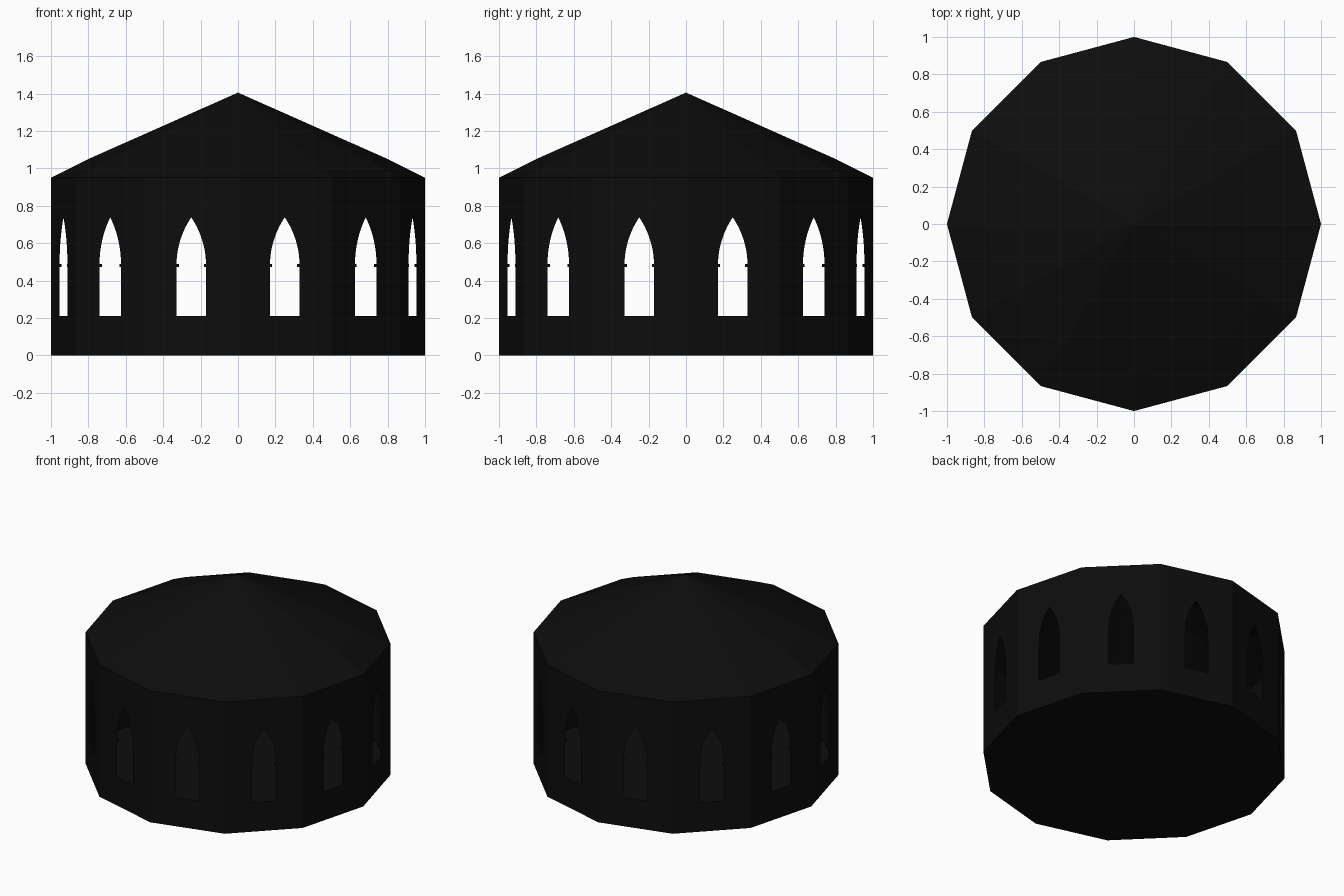
import bpy
import bmesh
import math
from mathutils import Matrix, Vector

cube = bpy.data.objects.get("Cube")
if cube:
    bpy.data.objects.remove(cube, do_unlink=True)

SIDES = 12
STEP = 2 * math.pi / SIDES
APOTHEM = math.cos(STEP / 2)
HALF_PANEL = math.sin(STEP / 2)
EAVE = 0.95
SILL, SPRING, PEAK = 0.21, 0.48, 0.738
HALF_WINDOW = 0.082

black = bpy.data.materials.new("near_black")
black.use_nodes = True
colour = (0.004, 0.004, 0.004, 1)
black.diffuse_color = colour
black.node_tree.nodes["Principled BSDF"].inputs["Base Color"].default_value = colour


def finish(name, bm):
    bmesh.ops.remove_doubles(bm, verts=bm.verts, dist=0.0001)
    mesh = bpy.data.meshes.new(name)
    bm.to_mesh(mesh)
    bm.free()
    mesh.materials.append(black)
    obj = bpy.data.objects.new(name, mesh)
    bpy.context.collection.objects.link(obj)
    return obj


def panel_matrix(i):
    """Places a panel facing -y onto side i of the drum."""
    return Matrix.Rotation((i + 0.5) * STEP, 4, "Z") @ Matrix.Translation((0, -APOTHEM, 0))


def ring(bm, radius, z):
    return [bm.verts.new((radius * math.cos(i * STEP), radius * math.sin(i * STEP), z))
            for i in range(SIDES)]


# Pointed arch, from the springing line up to the peak
rise = PEAK - SPRING
radius = (HALF_WINDOW ** 2 + rise ** 2) / (2 * HALF_WINDOW)
sweep = math.asin(rise / radius)
arch = []
for k in range(11):
    a = sweep * k / 10
    arch.append((HALF_WINDOW - radius * (1 - math.cos(a)), SPRING + radius * math.sin(a)))
arch[-1] = (0, PEAK)

# Half of a wall panel, wrapped around half of the window
outline = [(0, 0), (HALF_PANEL, 0), (HALF_PANEL, EAVE), (0, EAVE)]
outline += arch[::-1] + [(HALF_WINDOW, SILL), (0, SILL)]

# Thin drum wall with a window in every side
bm = bmesh.new()
for i in range(SIDES):
    place = panel_matrix(i)
    for side in (1, -1):
        points = outline if side == 1 else outline[::-1]
        bm.faces.new([bm.verts.new(place @ Vector((side * x, 0, z))) for x, z in points])
finish("arcade_wall", bm)

# Small blocks where each arch springs from its jambs
bm = bmesh.new()
for i in range(SIDES):
    for side in (1, -1):
        block = Matrix.Translation((side * (HALF_WINDOW - 0.004), 0.004, SPRING))
        size = Matrix.Diagonal((0.014, 0.008, 0.016, 1))
        bmesh.ops.create_cube(bm, size=1, matrix=panel_matrix(i) @ block @ size)
finish("arch_imposts", bm)

# Floor
bm = bmesh.new()
bm.faces.new(ring(bm, 1, 0)[::-1])
finish("floor", bm)

# Roof, a little steeper near the eaves
bm = bmesh.new()
eave = ring(bm, 1, EAVE)
bend = ring(bm, 0.8, 1.05)
apex = bm.verts.new((0, 0, 1.405))
for i in range(SIDES):
    j = (i + 1) % SIDES
    bm.faces.new((eave[i], eave[j], bend[j], bend[i]))
    bm.faces.new((bend[i], bend[j], apex))
finish("roof", bm)
